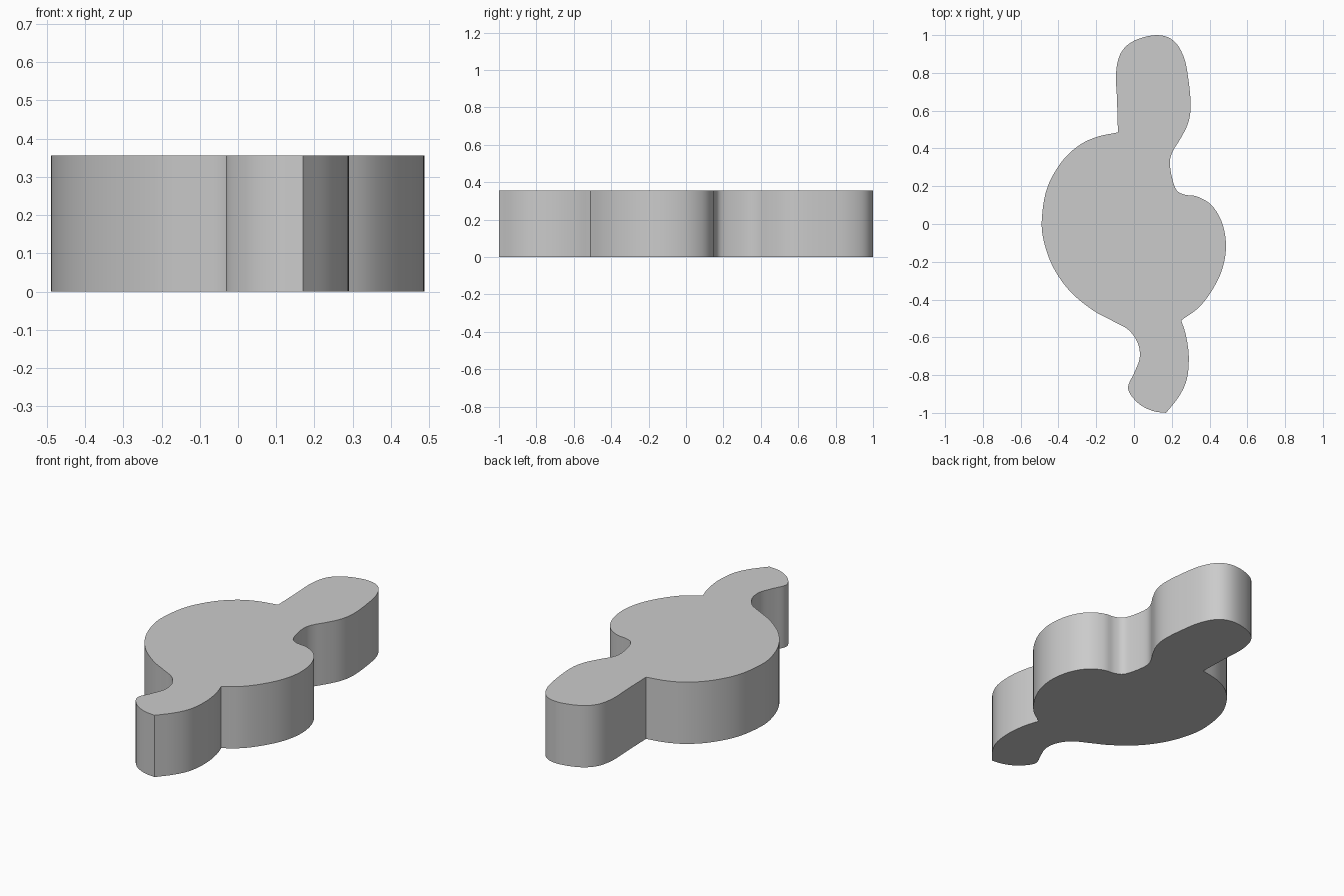
import bpy
import bmesh
import math
from mathutils import Vector

HEIGHT = 0.355
STEPS = 5

# Start from a scene without the default cube
default_cube = bpy.data.objects.get("Cube")
if default_cube:
    bpy.data.objects.remove(default_cube, do_unlink=True)

# Outline in hundredths of a unit; each run is a smooth edge between two sharp corners
right_side = [(-8.5, 48.5), (-9, 66), (-9.5, 80), (-7, 90.5), (0, 97), (12, 100),
              (21, 97), (26.5, 88), (29, 75), (30, 62), (28.5, 53), (24.5, 45),
              (20.5, 38.5), (19, 33), (20, 25), (22.5, 18), (27, 15.5), (33.5, 14.5),
              (41, 10), (46.5, 1), (48.7, -11), (47, -23), (42, -34), (34.5, -44),
              (25, -51)]
front_arm_right = [(25, -51), (27.5, -59), (29, -70), (28, -82), (24, -91), (17, -100)]
left_side = [(17, -100), (10, -99), (3, -95.5), (-2, -90), (-3, -85.5), (0, -79),
             (3, -71), (2, -63), (-3, -56), (-11, -51.5), (-22, -45.5), (-34, -35.5),
             (-43, -22.5), (-48, -8), (-48.7, 4), (-46, 19), (-39, 32), (-30, 41),
             (-20, 46), (-8.5, 48.5)]


def smooth_run(run):
    """Sample a spline through the points, leaving out the last corner."""
    pts = [Vector(p) / 100 for p in run]
    pts = [2 * pts[0] - pts[1]] + pts + [2 * pts[-1] - pts[-2]]
    samples = []
    for a, b, c, d in zip(pts, pts[1:], pts[2:], pts[3:]):
        for i in range(STEPS):
            t = i / STEPS
            samples.append(b + (c - a) * t / 2
                           + (2 * a - 5 * b + 4 * c - d) * t ** 2 / 2
                           + (3 * b - a - 3 * c + d) * t ** 3 / 2)
    return samples


def make_material(name, color):
    mat = bpy.data.materials.new(name)
    mat.use_nodes = True
    mat.diffuse_color = color
    mat.node_tree.nodes["Principled BSDF"].inputs["Base Color"].default_value = color
    return mat


def extrude_outline(name, outline, height, mat):
    """Raise a flat outline into a solid slab standing on the ground."""
    bm = bmesh.new()
    base = bm.faces.new([bm.verts.new((p.x, p.y, 0)) for p in outline])
    raised = bmesh.ops.extrude_face_region(bm, geom=[base], use_keep_orig=True)
    top_verts = [v for v in raised["geom"] if isinstance(v, bmesh.types.BMVert)]
    bmesh.ops.translate(bm, verts=top_verts, vec=(0, 0, height))
    bmesh.ops.recalc_face_normals(bm, faces=bm.faces)
    mesh = bpy.data.meshes.new(name)
    bm.to_mesh(mesh)
    bm.free()
    mesh.materials.append(mat)
    obj = bpy.data.objects.new(name, mesh)
    bpy.context.collection.objects.link(obj)
    return obj


# Solid slab: round body with a front and a back arm
grey = make_material("plain grey", (0.6, 0.6, 0.6, 1))
outline = [p for run in (right_side, front_arm_right, left_side) for p in smooth_run(run)]
slab = extrude_outline("two_armed_slab", outline, HEIGHT, grey)

# Smooth walls with crisp rims and corners
bpy.ops.object.select_all(action="DESELECT")
slab.select_set(True)
bpy.context.view_layer.objects.active = slab
bpy.ops.object.shade_smooth_by_angle(angle=math.radians(30))
